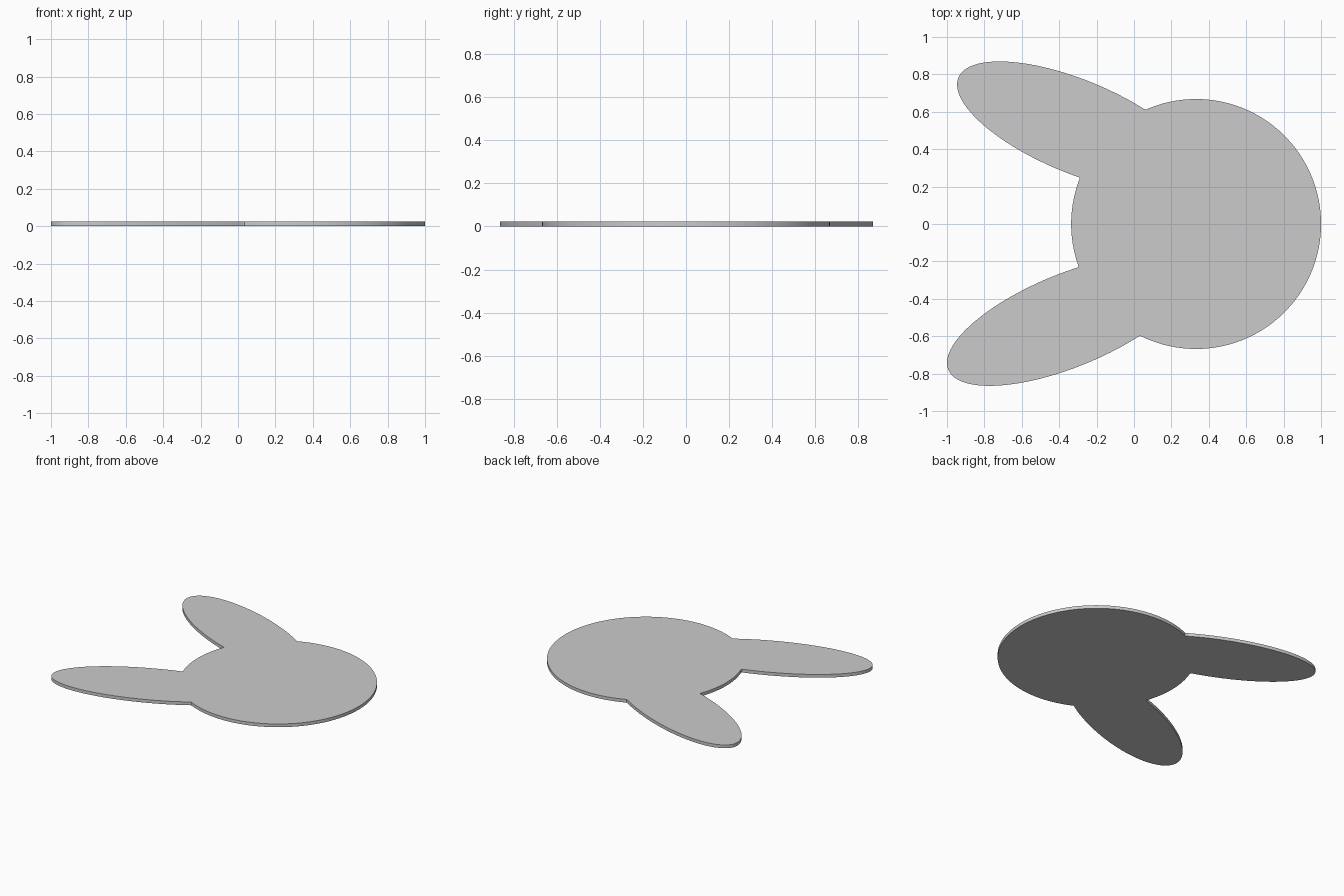
import bpy, bmesh
from math import sin, cos, radians, pi

if "Cube" in bpy.data.objects:
    bpy.data.objects.remove(bpy.data.objects["Cube"])

THICK = 0.024
N = 256


class Ellipse:
    def __init__(self, cx, cy, a, b, deg):
        self.cx, self.cy, self.a, self.b = cx, cy, a, b
        self.c, self.s = cos(radians(deg)), sin(radians(deg))

    def point(self, t):
        u, v = self.a * cos(t), self.b * sin(t)
        return (self.cx + u * self.c - v * self.s, self.cy + u * self.s + v * self.c)

    def outside(self, p):
        dx, dy = p[0] - self.cx, p[1] - self.cy
        u, v = dx * self.c + dy * self.s, dy * self.c - dx * self.s
        return (u / self.a) ** 2 + (v / self.b) ** 2 > 1.0

    def run(self, t0, t1, others):
        # the stretch of outline not covered by the other ovals
        n = int(N * (t1 - t0) / (2 * pi))
        pts = [self.point(t0 + (t1 - t0) * i / n) for i in range(n)]
        return [p for p in pts if all(o.outside(p) for o in others)]


# round head and two long ears, each ear's long axis pointing at the head
head = Ellipse(0.332, 0.0, 0.668, 0.668, 0)
upper_ear = Ellipse(-0.305, 0.52, 0.686, 0.249, -22.5)
lower_ear = Ellipse(-0.35, -0.515, 0.695, 0.249, 22.3)
ears = [upper_ear, lower_ear]

# walk once round the joined outline
split = radians(142)
outline = (head.run(0, split, ears)
           + upper_ear.run(0, 2 * pi, [head])
           + head.run(split, 2 * pi - split, ears)
           + lower_ear.run(0, 2 * pi, [head])
           + head.run(2 * pi - split, 2 * pi, ears))

# flat plate extruded from the outline
bm = bmesh.new()
face = bm.faces.new([bm.verts.new((x, y, 0)) for x, y in outline])
ext = bmesh.ops.extrude_face_region(bm, geom=[face], use_keep_orig=True)
bmesh.ops.translate(bm, vec=(0, 0, THICK),
                    verts=[g for g in ext["geom"] if isinstance(g, bmesh.types.BMVert)])
bmesh.ops.recalc_face_normals(bm, faces=bm.faces)
mesh = bpy.data.meshes.new("eared_plate")
bm.to_mesh(mesh)
bm.free()
plate = bpy.data.objects.new("eared_plate", mesh)
bpy.context.collection.objects.link(plate)

# smooth rim, crisp top and bottom edges
bpy.context.view_layer.objects.active = plate
plate.select_set(True)
bpy.ops.object.shade_smooth_by_angle(angle=radians(30))
